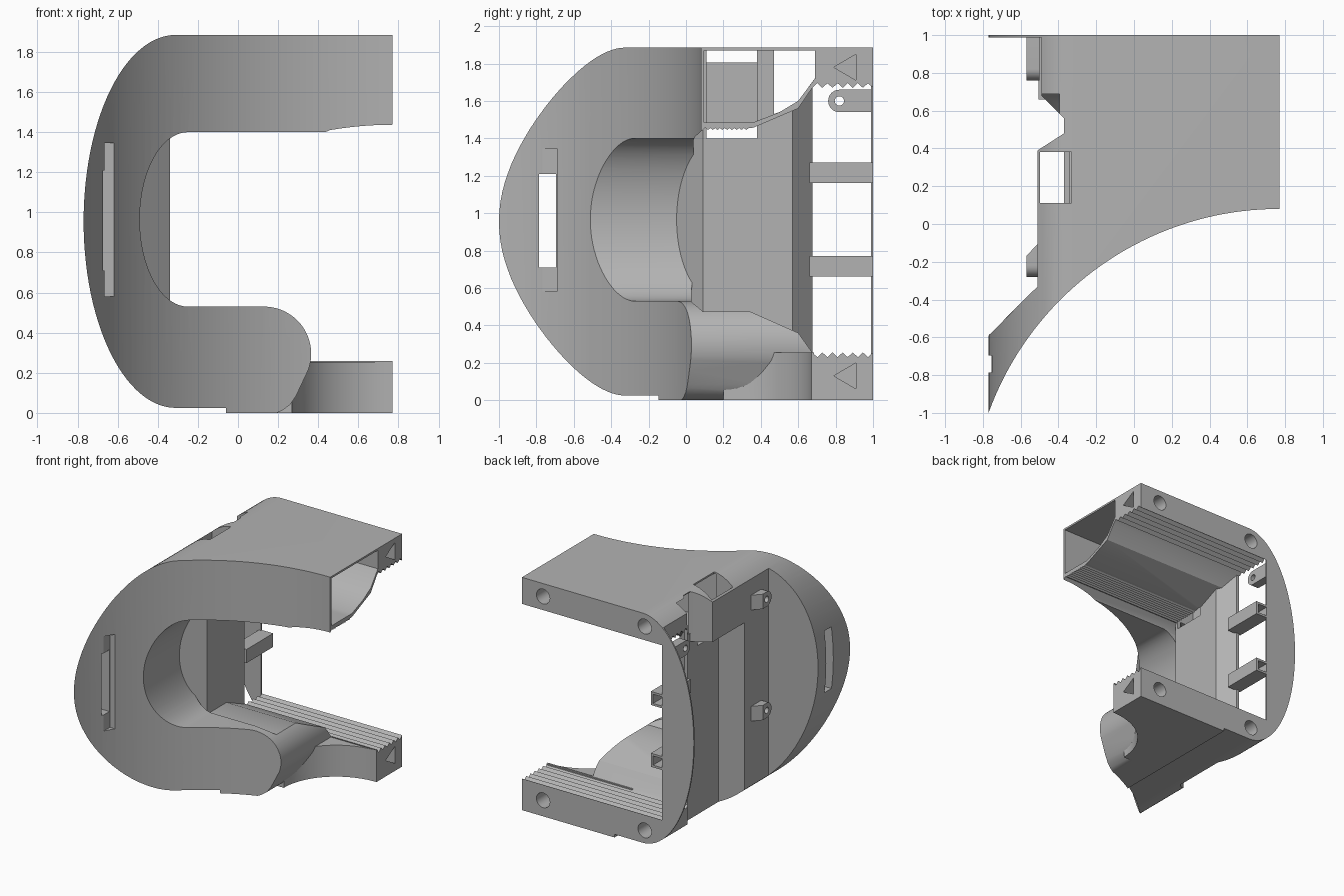
import bpy, bmesh, math

if "Cube" in bpy.data.objects:
    bpy.data.objects.remove(bpy.data.objects["Cube"])

grey = bpy.data.materials.new("plain_grey")
grey.diffuse_color = (0.45, 0.45, 0.45, 1)
grey.use_nodes = True
grey.node_tree.nodes["Principled BSDF"].inputs["Base Color"].default_value = grey.diffuse_color


def prism(name, pts, axis, a, b):
    """Extrude a 2D outline along an axis from a to b."""
    place = {'x': lambda p, t: (t, p[0], p[1]),
             'y': lambda p, t: (p[0], t, p[1]),
             'z': lambda p, t: (p[0], p[1], t)}[axis]
    bm = bmesh.new()
    lo = [bm.verts.new(place(p, a)) for p in pts]
    hi = [bm.verts.new(place(p, b)) for p in pts]
    bm.faces.new(lo)
    bm.faces.new(hi)
    n = len(pts)
    for i in range(n):
        j = (i + 1) % n
        bm.faces.new((lo[i], lo[j], hi[j], hi[i]))
    bmesh.ops.recalc_face_normals(bm, faces=bm.faces)
    me = bpy.data.meshes.new(name)
    bm.to_mesh(me)
    bm.free()
    me.materials.append(grey)
    ob = bpy.data.objects.new(name, me)
    bpy.context.collection.objects.link(ob)
    return ob


def box(name, x, y, z):
    return prism(name, [(x[0], y[0]), (x[1], y[0]), (x[1], y[1]), (x[0], y[1])], 'z', *z)


def boolean(ob, other, op='DIFFERENCE'):
    m = ob.modifiers.new("bool", 'BOOLEAN')
    m.operation, m.solver, m.object = op, 'EXACT', other
    dg = bpy.context.evaluated_depsgraph_get()
    me = bpy.data.meshes.new_from_object(ob.evaluated_get(dg))
    ob.modifiers.clear()
    ob.data = me
    me.materials.clear()
    me.materials.append(grey)
    bpy.data.objects.remove(other)
    return ob


def arc(cx, cy, rx, ry, a0, a1, n):
    return [(cx + rx * math.cos(math.radians(a0 + (a1 - a0) * i / n)),
             cy + ry * math.sin(math.radians(a0 + (a1 - a0) * i / n))) for i in range(n + 1)]


def zigzag(y0, y1, base, peak, n):
    s = (y1 - y0) / (2 * n)
    return [(y0 + s * i, peak if i % 2 else base) for i in range(2 * n + 1)]


# Outlines shared by several parts
d_left = arc(-0.31, 0.955, 0.46, 0.93, 90, 270, 56)
d_outline = d_left + [(-0.06, 0.025), (-0.06, 0), (0.77, 0), (0.77, 1.885)]
start = math.degrees(math.asin(1.54 / 1.638))
front_curve = [(0.77 - 1.638 * math.sin(math.radians(start * i / 40)),
                -1.558 + 1.638 * math.cos(math.radians(start * i / 40))) for i in range(41)]
plan = front_curve + [(-0.78, -1.0), (-0.78, -0.60), (-0.51, -0.33), (-0.51, 0.39),
                      (-0.37, 0.48), (-0.37, 0.56), (-0.49, 0.68), (-0.49, 1), (0.77, 1)]
inner_plan = [(-0.6, -1.2), (-0.6, -0.153), (-0.34, 0.09), (-0.34, 0.57), (-0.46, 0.675),
              (-0.9, 0.675), (-0.9, 1.1), (1, 1.1), (1, -1.2)]

# Main C-shaped body
body = prism("c_body", d_outline, 'y', -1.1, 1.0)
boolean(body, prism("plan", plan, 'z', -0.1, 2), 'INTERSECT')

# Groove down the outside of the rear wall, leaving a box at the top
boolean(body, prism("groove", [(-0.6, -0.104), (-0.37, 0.11), (-0.37, 0.5), (-0.6, 0.5)],
                    'z', -0.1, 1.47))

# Oval throat at the front
oval = prism("throat", arc(-0.25, 0.965, 0.24, 0.435, 90, 270, 40) + [(1, 0.53), (1, 1.4)],
             'y', -1.15, 0.092)
boolean(oval, prism("inner", inner_plan, 'z', -0.2, 2.1), 'INTERSECT')
boolean(body, oval)

# Stepped and toothed opening behind the throat
mouth = ([(0.04, 1.39), (0.05, 1.41), (0.1, 1.455)]
         + zigzag(0.105, 0.335, 1.455, 1.445, 9)
         + [(0.36, 1.457), (0.6, 1.56)]
         + zigzag(0.675, 1.0, 1.67, 1.695, 6) + [(1.05, 1.67), (1.05, 0.255)]
         + zigzag(0.675, 1.0, 0.255, 0.23, 6)[::-1]
         + [(0.6, 0.36), (0.34, 0.475), (0.09, 0.475), (0.03, 0.525), (0.03, 0.54)])
mouth_cut = prism("mouth", mouth, 'x', -0.95, 0.95)
boolean(mouth_cut, prism("inner", inner_plan, 'z', -0.2, 2.1), 'INTERSECT')
boolean(body, mouth_cut)

# Rounded, undercut end of the lower arm
tip = ([(0.13, 0.6)] + arc(0.13, 0.295, 0.235, 0.235, 90, -20, 24)
       + [(0.29, 0.085), (0.26, 0.04), (0.22, 0.012), (0.15, -0.02), (1, -0.02), (1, 0.6)])
boolean(body, prism("tip_cut", tip, 'y', -1.2, 0.672))

# Concave web from the lower arm to the rear rail
web = arc(0.77, 0.2, 0.5, 0.472, 180, 90, 20) + [(0.77, 0.685), (0.0, 0.685), (0.0, 0.2)]
boolean(body, prism("web", web, 'z', 0, 0.255), 'UNION')

# Hollow inside the upper arm, open at both ends
hollow = [(0.095, 1.485), (0.36, 1.485), (0.5, 1.54), (0.6, 1.60), (0.69, 1.72),
          (0.69, 1.87), (0.095, 1.87)]
boolean(body, prism("hollow", hollow, 'x', -0.345, 0.9))
boolean(body, prism("hollow_end", [(0.47, 1.53), (0.5, 1.54), (0.6, 1.6), (0.689, 1.72),
                                   (0.689, 1.869), (0.47, 1.869)], 'x', -0.6, -0.3))
boolean(body, box("top_hole", (-0.497, -0.33), (0.11, 0.38), (1.4, 2)))

# Strap slot in the front flange: shallow recess and through window
boolean(body, box("slot_recess", (-0.665, -0.4), (-0.79, -0.69), (0.58, 1.345)))
boolean(body, box("slot_window", (-0.9, -0.4), (-0.785, -0.695), (0.71, 1.21)))

# Triangular sockets and round sockets in the two rear rails
for zc in (0.13, 1.78):
    boolean(body, prism("triangle", [(0.79, zc), (0.91, zc + 0.07), (0.91, zc - 0.07)],
                        'x', 0.66, 0.9))
    for xc in (-0.33, 0.58):
        boolean(body, prism("socket", arc(xc, zc, 0.06, 0.06, 0, 345, 23), 'y', 0.86, 1.1))

# Thin crescent plate at the back
plate = prism("back_crescent", d_left, 'y', 0.988, 1.0)
boolean(plate, box("trim", (-0.485, 1), (0.5, 1.5), (-0.2, 2.2)))

# Square tubes across the rear window
tubes = []
for zc in (0.715, 1.215):
    t = box("cross_tube", (-0.505, -0.385), (0.66, 1.0), (zc - 0.055, zc + 0.055))
    boolean(t, box("bore", (-0.485, -0.405), (0.7, 1.1), (zc - 0.037, zc + 0.037)))
    tubes.append(t)


# Hinge lugs with a pin hole
def lug(yc, y_end, zc, taper):
    ob = prism("hinge_lug", arc(yc, zc, 0.06, 0.06, 90, 270, 16)
               + [(y_end, zc - 0.06), (y_end, zc + 0.06)], 'x', -0.57, -0.5)
    boolean(ob, prism("pin_hole", arc(yc, zc, 0.025, 0.025, 0, 337.5, 15), 'x', -0.7, -0.4))
    if taper:
        boolean(ob, prism("taper", [(-0.58, y_end - 0.08), (-0.5, y_end + 0.005),
                                    (-0.58, y_end + 0.1)], 'z', 0, 2))
    return ob


lugs = [lug(0.82, 0.995, 1.6, False), lug(-0.22, -0.1, 1.6, True), lug(-0.22, -0.1, 0.7, True)]

# Smooth the curved faces, keep edges crisp
for ob in [body, plate] + tubes + lugs:
    bpy.ops.object.select_all(action='DESELECT')
    ob.select_set(True)
    bpy.context.view_layer.objects.active = ob
    bpy.ops.object.shade_smooth_by_angle(angle=math.radians(25))
